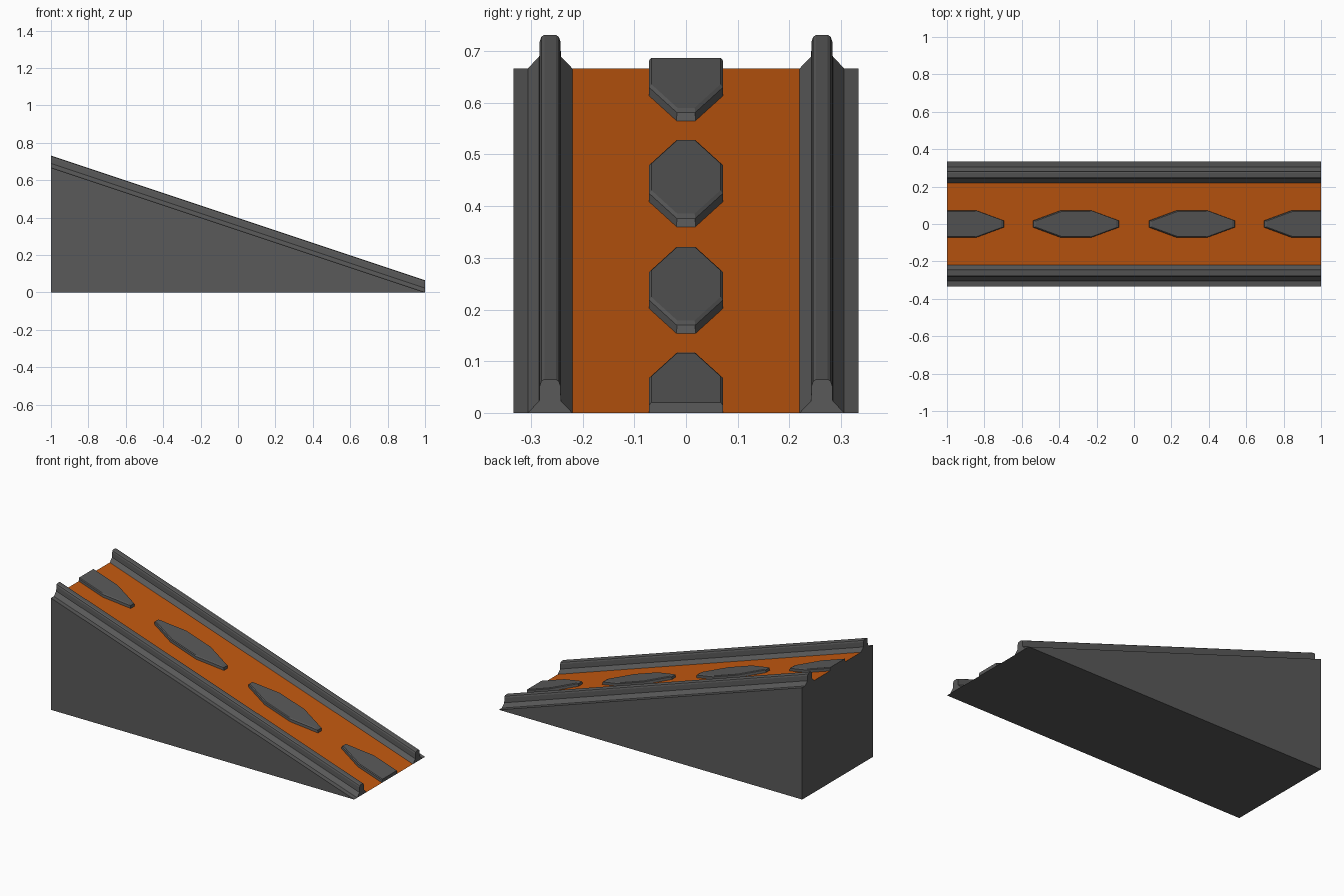
import bpy, bmesh

if "Cube" in bpy.data.objects:
    bpy.data.objects.remove(bpy.data.objects["Cube"])

HALF_W = 1 / 3


def slope(x):
    return (1 - x) / 3


def material(name, color):
    m = bpy.data.materials.new(name)
    m.diffuse_color = (*color, 1)
    m.use_nodes = True
    m.node_tree.nodes["Principled BSDF"].inputs["Base Color"].default_value = m.diffuse_color
    return m


GREY = material("dark_grey", (0.1, 0.1, 0.1))
ORANGE = material("orange", (0.55, 0.1, 0.005))


def finish(bm, name, mats=(GREY,)):
    bmesh.ops.recalc_face_normals(bm, faces=bm.faces)
    mesh = bpy.data.meshes.new(name)
    bm.to_mesh(mesh)
    bm.free()
    for m in mats:
        mesh.materials.append(m)
    obj = bpy.data.objects.new(name, mesh)
    bpy.context.collection.objects.link(obj)
    return obj


def loft(bm, rings):
    """Join matching rings of points and cap both ends."""
    loops = [[bm.verts.new(p) for p in ring] for ring in rings]
    n = len(loops[0])
    for a, b in zip(loops, loops[1:]):
        for i in range(n):
            j = (i + 1) % n
            bm.faces.new((a[i], a[j], b[j], b[i]))
    bm.faces.new(loops[0])
    bm.faces.new(loops[-1])


# Wedge body, with the middle strip of the slope painted orange
bm = bmesh.new()
loft(bm, [[(-1, y, 0), (1, y, 0), (-1, y, slope(-1))]
          for y in (-HALF_W, -0.22, 0.22, HALF_W)])
bm.normal_update()
for f in bm.faces:
    c = f.calc_center_median()
    if abs(c.y) < 0.1 and c.z > 0.01 and c.x > -0.9:
        f.material_index = 1
finish(bm, "ramp_body", (GREY, ORANGE))

# Side rails: flared foot, upright web and rounded top, following the slope
HALF_PROFILE = [(0.043, 0), (0.021, 0.023), (0.020, 0.052), (0.017, 0.061), (0.011, 0.065)]
PROFILE = HALF_PROFILE + [(-y, z) for y, z in reversed(HALF_PROFILE)]
for side, label in ((-1, "front"), (1, "back")):
    bm = bmesh.new()
    loft(bm, [[(x, side * 0.263 + y, slope(x) + z) for y, z in PROFILE] for x in (-1, 1)])
    finish(bm, label + "_rail")

# Raised eight-sided treads, cut off flush at the ramp ends
OUTLINE = [(-0.23, -0.018), (-0.083, -0.072), (0.083, -0.072), (0.23, -0.018),
           (0.23, 0.018), (0.083, 0.072), (-0.083, 0.072), (-0.23, 0.018)]
for k, cx in enumerate((-0.925, -0.31, 0.31, 0.925)):
    bm = bmesh.new()
    loft(bm, [[(cx + x * s, y * s, slope(cx + x * s) + h) for x, y in OUTLINE]
              for s, h in ((1, 0), (0.99, 0.0155), (0.93, 0.02))])
    for end in (-1, 1):
        cut = bmesh.ops.bisect_plane(bm, geom=bm.verts[:] + bm.edges[:] + bm.faces[:],
                                     plane_co=(end, 0, 0), plane_no=(end, 0, 0),
                                     clear_outer=True)
        edges = [e for e in cut["geom_cut"] if isinstance(e, bmesh.types.BMEdge)]
        if edges:
            bmesh.ops.holes_fill(bm, edges=edges)
    finish(bm, f"tread_{k + 1}")
